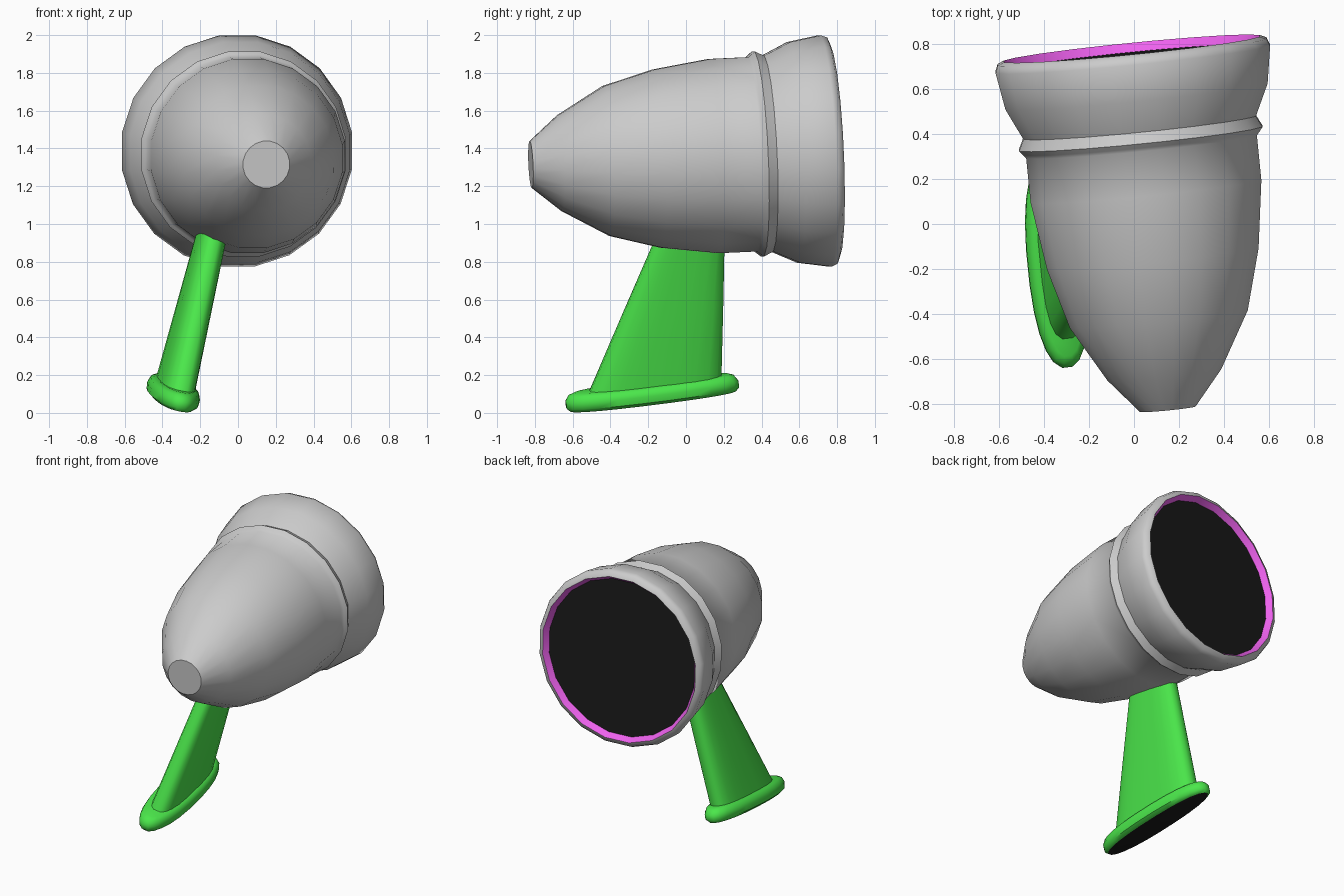
import bpy, bmesh, math
from mathutils import Vector

if "Cube" in bpy.data.objects:
    bpy.data.objects.remove(bpy.data.objects["Cube"])


def material(name, color):
    m = bpy.data.materials.new(name)
    m.diffuse_color = (*color, 1)
    m.use_nodes = True
    m.node_tree.nodes["Principled BSDF"].inputs["Base Color"].default_value = m.diffuse_color
    return m


GREY = material("grey", (0.8, 0.8, 0.8))
GREEN = material("green", (0.07, 0.8, 0.07))
MAGENTA = material("magenta", (0.85, 0.12, 0.85))
BLACK = material("black", (0.01, 0.01, 0.01))


def loft(name, rings, sides, mats, power=2.0, angle=45):
    """Skin rings of (centre, half axis a, half axis b); caps both ends."""
    bm = bmesh.new()
    loops = []
    for c, a, b in rings:
        loop = []
        for i in range(sides):
            t = math.tau * (i + 0.5) / sides
            x, y = math.cos(t), math.sin(t)
            x = math.copysign(abs(x) ** (2 / power), x)
            y = math.copysign(abs(y) ** (2 / power), y)
            loop.append(bm.verts.new(c + a * x + b * y))
        loops.append(loop)
    bands = []
    for lo, hi in zip(loops, loops[1:]):
        bands.append([bm.faces.new((lo[i], lo[(i + 1) % sides], hi[(i + 1) % sides], hi[i]))
                      for i in range(sides)])
    first = bm.faces.new(loops[0][::-1])
    last = bm.faces.new(loops[-1])
    bmesh.ops.recalc_face_normals(bm, faces=bm.faces)
    mesh = bpy.data.meshes.new(name)
    for m in mats["list"]:
        mesh.materials.append(m)
    first.material_index = mats.get("first", 0)
    last.material_index = mats.get("last", 0)
    for f in bands[-1]:
        f.material_index = mats.get("last_band", 0)
    bm.to_mesh(mesh)
    bm.free()
    ob = bpy.data.objects.new(name, mesh)
    bpy.context.collection.objects.link(ob)
    bpy.ops.object.select_all(action='DESELECT')
    ob.select_set(True)
    bpy.context.view_layer.objects.active = ob
    bpy.ops.object.shade_smooth_by_angle(angle=math.radians(angle))
    return ob


# Housing: turned shell from the blunt nose to the flared, slightly recessed mouth
axis = Vector((-0.1, 1, 0.046)).normalized()
side = axis.cross(Vector((0, 0, 1))).normalized()
up = side.cross(axis)
nose = Vector((0.15, -0.822, 1.315))
profile = [(0, 0.125), (0.155, 0.257), (0.405, 0.402), (0.675, 0.478),
           (0.975, 0.521), (1.175, 0.521), (1.19, 0.534), (1.21, 0.55),
           (1.235, 0.537), (1.26, 0.525), (1.40, 0.592), (1.565, 0.62),
           (1.597, 0.607), (1.61, 0.577), (1.57, 0.55)]
loft("housing", [(nose + axis * t, side * r, up * r) for t, r in profile], 20,
     {"list": [GREY, MAGENTA, BLACK], "last_band": 1, "last": 2})

# Foot: tilted oval pad with rounded rim and dark sole
along = Vector((-0.1, 1, 0.125)).normalized()
across = Vector((1, 0.1, -0.2))
across = (across - along * across.dot(along)).normalized()
normal = across.cross(along)
sole = Vector((-0.352, -0.175, 0.062))
foot = [(0.0, 0.10, 0.445), (0.02, 0.128, 0.465), (0.055, 0.132, 0.465),
        (0.085, 0.12, 0.445), (0.098, 0.095, 0.41)]
loft("foot", [(sole + normal * h, across * w, along * l) for h, w, l in foot], 24,
     {"list": [GREEN, BLACK], "first": 1}, power=2.3)

# Handle: flat tapering post from the foot into the housing
base = Vector((-0.335, -0.168, 0.13))
top = Vector((-0.135, 0.025, 0.96))
mid = base.lerp(top, 0.5)
handle = [(base, 0.092, 0.36), (mid, 0.083, 0.272), (top, 0.074, 0.182)]
loft("handle", [(c, across * w, along * l) for c, w, l in handle], 20,
     {"list": [GREEN]}, power=2.8, angle=50)
